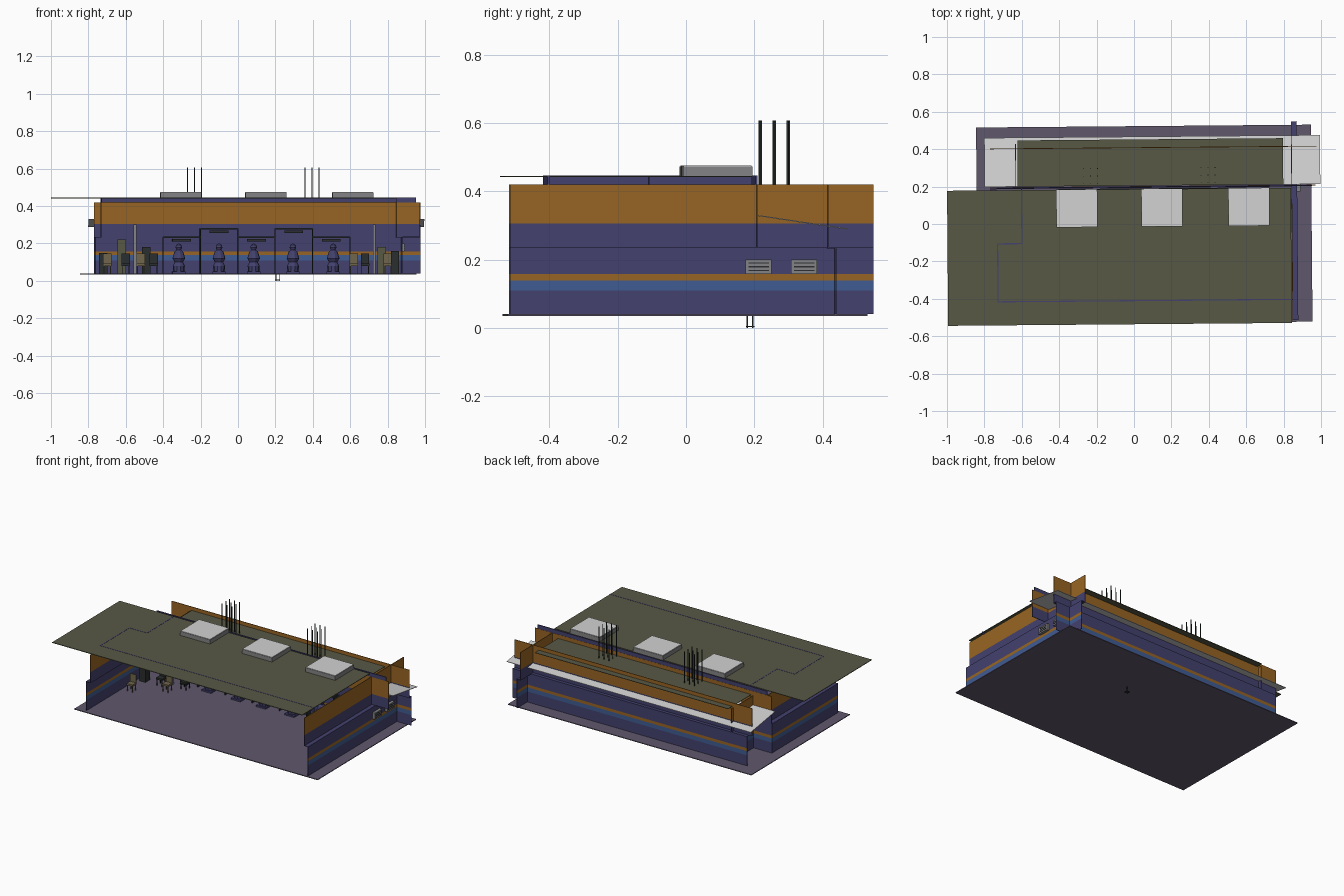
import bpy, bmesh, math
from mathutils import Vector

cube = bpy.data.objects.get("Cube")
if cube:
    bpy.data.objects.remove(cube, do_unlink=True)

SKEW = 0.0085  # the whole building sits very slightly turned


def make_material(name, srgb):
    lin = [((c / 255 + 0.055) / 1.055) ** 2.4 for c in srgb]
    mat = bpy.data.materials.new(name)
    mat.use_nodes = True
    mat.diffuse_color = (*lin, 1)
    mat.node_tree.nodes["Principled BSDF"].inputs["Base Color"].default_value = (*lin, 1)
    return mat


NAVY = make_material("navy paint", (67, 65, 110))
ORANGE = make_material("orange paint", (152, 101, 35))
BLUE = make_material("blue stripe", (64, 92, 146))
OLIVE = make_material("olive roofing", (88, 89, 70))
MAUVE = make_material("mauve floor", (96, 87, 108))
WHITE = make_material("pale panel", (210, 210, 210))
GREY = make_material("grey metal", (132, 132, 134))
DARK = make_material("dark metal", (42, 46, 46))
TAN = make_material("tan furniture", (112, 102, 76))


def finish(name, bm, mats):
    bmesh.ops.recalc_face_normals(bm, faces=bm.faces)
    mesh = bpy.data.meshes.new(name)
    bm.to_mesh(mesh)
    bm.free()
    for m in mats:
        mesh.materials.append(m)
    obj = bpy.data.objects.new(name, mesh)
    obj.rotation_euler.z = SKEW
    bpy.context.collection.objects.link(obj)
    return obj


def add_box(bm, lo, hi, index=0):
    lo, hi = Vector(lo), Vector(hi)
    verts = bmesh.ops.create_cube(bm, size=1)["verts"]
    for v in verts:
        v.co = (lo + hi) / 2 + v.co * (hi - lo)
    for f in {f for v in verts for f in v.link_faces}:
        f.material_index = index


def box(name, lo, hi, mat):
    bm = bmesh.new()
    add_box(bm, lo, hi)
    return finish(name, bm, [mat])


# Painted walls: thin panels cut at the paint lines and coloured by height
PAINT = [(0.11, 0), (0.138, 1), (0.157, 2), (0.305, 0), (0.42, 2)]


def wall(name, a, b, z0, z1):
    bm = bmesh.new()
    t = 0.002
    lo = (min(a[0], b[0]) - t, min(a[1], b[1]) - t, z0)
    hi = (max(a[0], b[0]) + t, max(a[1], b[1]) + t, z1)
    add_box(bm, lo, hi)
    for z, _ in PAINT[:-1]:
        if z0 < z < z1:
            bmesh.ops.bisect_plane(bm, geom=bm.verts[:] + bm.edges[:] + bm.faces[:],
                                   plane_co=(0, 0, z), plane_no=(0, 0, 1))
    for f in bm.faces:
        h = f.calc_center_median().z
        f.material_index = next((i for z, i in PAINT if h < z), 2)
    return finish(name, bm, [NAVY, BLUE, ORANGE])


FLOOR, LEDGE, TOP = 0.04, 0.235, 0.42

box("floor_slab", (-0.84, -0.53, 0.035), (0.95, 0.523, FLOOR), MAUVE)

wall("east_wall_lower", (0.872, -0.52), (0.872, 0.54), FLOOR, LEDGE)
wall("east_wall_upper", (0.845, -0.52), (0.845, 0.54), LEDGE, TOP)
wall("west_wall_lower", (-0.765, -0.51), (-0.765, 0.19), FLOOR, LEDGE)
wall("west_wall_upper", (-0.735, -0.51), (-0.735, 0.19), LEDGE, TOP)
wall("middle_wall_lower", (-0.765, 0.195), (0.87, 0.195), FLOOR, LEDGE)
wall("middle_wall_upper", (-0.765, 0.2), (0.97, 0.2), LEDGE, TOP)
wall("back_wall_lower", (-0.745, 0.43), (0.978, 0.43), FLOOR, LEDGE)
wall("back_wall_upper", (-0.765, 0.408), (0.978, 0.408), LEDGE, TOP)
wall("back_room_end", (-0.63, 0.2), (-0.63, 0.43), FLOOR, 0.39)

# Ledges where lower and upper walls meet
box("east_ledge", (0.843, -0.52, LEDGE - 0.003), (0.874, 0.54, LEDGE), NAVY)
box("west_ledge", (-0.767, -0.51, LEDGE - 0.003), (-0.733, 0.19, LEDGE), NAVY)
box("back_ledge", (-0.745, 0.406, LEDGE - 0.003), (0.978, 0.432, LEDGE), NAVY)

# Flat roofs and the sloping rear canopy
box("main_roof", (-0.998, -0.536, 0.441), (0.84, 0.186, 0.445), OLIVE)
box("back_roof", (-0.62, 0.205, 0.393), (0.8, 0.452, 0.396), OLIVE)
bm = bmesh.new()
add_box(bm, (-0.797, 0.205, 0.327), (0.998, 0.467, 0.33))
for v in bm.verts:
    v.co.z -= (v.co.y - 0.205) * 0.15
finish("rear_canopy", bm, [WHITE])

# Navy parapet, its rim just showing through the roof
bm = bmesh.new()
for a, b in [((-0.73, -0.41), (0.84, -0.41)), ((-0.73, -0.41), (-0.73, -0.1)),
             ((-0.73, -0.1), (-0.6, -0.1)), ((-0.6, -0.1), (-0.6, 0.198)),
             ((-0.73, 0.198), (0.95, 0.198))]:
    add_box(bm, (a[0] - 0.003, a[1] - 0.003, TOP), (b[0] + 0.003, b[1] + 0.003, 0.446))
finish("roof_parapet", bm, [NAVY])

# Skylights
for i, x in enumerate((-0.305, 0.15, 0.615)):
    box(f"skylight_frame_{i}", (x - 0.11, -0.015, 0.445), (x + 0.11, 0.188, 0.472), GREY)
    box(f"skylight_pane_{i}", (x - 0.108, -0.013, 0.472), (x + 0.108, 0.186, 0.475), WHITE)

# Clusters of thin roof aerials
bm = bmesh.new()
for cx in (-0.23, 0.398):
    for dx in (-0.037, 0, 0.037):
        for y in (0.217, 0.258, 0.298):
            add_box(bm, (cx + dx - 0.002, y - 0.002, 0.395), (cx + dx + 0.002, y + 0.002, 0.607))
finish("roof_aerials", bm, [DARK])

# Cooling units with vent slots on the east wall
for i, y in enumerate((0.205, 0.338)):
    bm = bmesh.new()
    add_box(bm, (0.874, y - 0.038, 0.157), (0.892, y + 0.038, 0.2), 0)
    for k in range(3):
        z = 0.166 + k * 0.011
        add_box(bm, (0.892, y - 0.03, z), (0.894, y + 0.03, z + 0.004), 1)
    finish(f"cooling_unit_{i}", bm, [GREY, DARK])

# Stall frames along the inner wall, alternating in height
bm = bmesh.new()
for i in range(5):
    x0, x1 = -0.4 + 0.2 * i, -0.2 + 0.2 * i
    z = 0.28 if i % 2 else 0.235
    for x in (x0, x1):
        add_box(bm, (x - 0.003, 0.15, FLOOR), (x + 0.003, 0.19, z))
    add_box(bm, (x0, 0.15, z - 0.005), (x1, 0.19, z + 0.003))
    add_box(bm, (x0 + 0.05, 0.16, z - 0.025), (x1 - 0.05, 0.19, z - 0.012))
finish("stall_frames", bm, [DARK])

# Turned statues standing in the stalls
PROFILE = [(0.03, 0.05), (0.032, 0.08), (0.022, 0.1), (0.034, 0.12), (0.024, 0.155),
           (0.012, 0.165), (0.018, 0.178), (0.014, 0.192), (0.002, 0.2)]
for i, x in enumerate((-0.315, -0.1, 0.085, 0.295, 0.51)):
    bm = bmesh.new()
    n = 10
    rings = [[bm.verts.new((x + r * math.cos(math.tau * k / n),
                            0.155 + r * math.sin(math.tau * k / n), z)) for k in range(n)]
             for r, z in PROFILE]
    for low, high in zip(rings, rings[1:]):
        for k in range(n):
            bm.faces.new((low[k], low[(k + 1) % n], high[(k + 1) % n], high[k]))
    bm.faces.new(rings[-1])
    add_box(bm, (x - 0.035, 0.12, FLOOR), (x + 0.035, 0.19, 0.05))
    finish(f"statue_{i}", bm, [NAVY])

# Posts inside the hall
for i, x in enumerate((-0.55, 0.73)):
    box(f"hall_post_{i}", (x - 0.007, 0.09, FLOOR), (x + 0.007, 0.104, 0.3), GREY)


# Chairs, tables and cabinets grouped at both ends
def chair(name, x, y, mat):
    bm = bmesh.new()
    for sx in (-0.02, 0.016):
        for sy in (-0.02, 0.016):
            add_box(bm, (x + sx, y + sy, FLOOR), (x + sx + 0.004, y + sy + 0.004, 0.08))
    add_box(bm, (x - 0.022, y - 0.022, 0.08), (x + 0.022, y + 0.022, 0.092))
    add_box(bm, (x - 0.022, y + 0.016, 0.092), (x + 0.022, y + 0.022, 0.145))
    finish(name, bm, [mat])


for i, (x, y) in enumerate([(-0.7, -0.12), (-0.6, 0.05), (-0.52, 0.0), (-0.45, 0.09),
                            (0.62, 0.1), (0.68, 0.04), (0.8, 0.08)]):
    chair(f"chair_{i}", x, y, DARK if i % 2 else TAN)
for i, (x, y, h) in enumerate([(-0.72, 0.05, 0.15), (-0.62, 0.14, 0.22), (-0.49, 0.15, 0.18),
                               (0.77, 0.14, 0.18), (0.84, 0.1, 0.16)]):
    box(f"cabinet_{i}", (x - 0.022, y - 0.025, FLOOR), (x + 0.022, y + 0.025, h),
        OLIVE if i % 2 else DARK)

# Small stub pipes below the floor
for i, (x, y) in enumerate([(0.205, 0.178), (0.222, 0.194)]):
    box(f"stub_pipe_{i}", (x - 0.002, y - 0.002, 0), (x + 0.002, y + 0.002, 0.036), DARK)
box("stub_foot", (0.2, 0.174, 0.003), (0.226, 0.198, 0.006), DARK)
